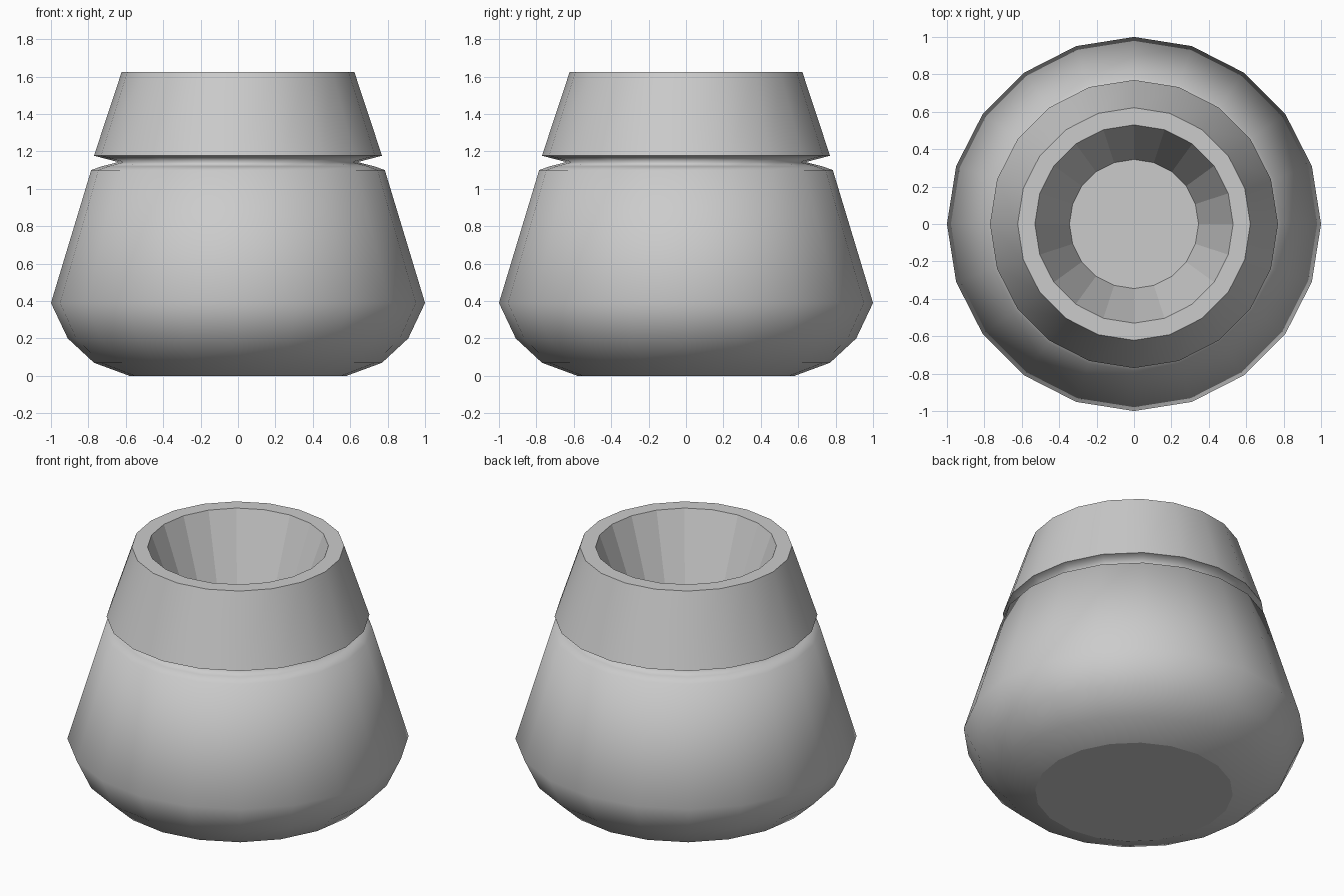
import bpy, bmesh
from math import sin, cos, pi

if "Cube" in bpy.data.objects:
    bpy.data.objects.remove(bpy.data.objects["Cube"])

SIDES = 20

# Profile (radius, height): outside from base to rim, then down into the well
profile = [
    (0.58, 0.0), (0.77, 0.07), (0.91, 0.20), (1.0, 0.39),   # rounded base
    (0.785, 1.10), (0.73, 1.12), (0.64, 1.143),             # body and shoulder
    (0.77, 1.177), (0.622, 1.625),                          # collar
    (0.53, 1.625), (0.345, 1.12),                           # rim and well
]
RIM = 8             # profile index of the outer rim
SHARP = {7, 8, 9, 10}

bm = bmesh.new()
rings = [[bm.verts.new((r * cos(2 * pi * i / SIDES), r * sin(2 * pi * i / SIDES), z))
          for i in range(SIDES)] for r, z in profile]

# Walls: smooth outside, faceted inside
for k in range(len(rings) - 1):
    a, b = rings[k], rings[k + 1]
    for i in range(SIDES):
        j = (i + 1) % SIDES
        bm.faces.new((a[i], a[j], b[j], b[i])).smooth = k < RIM

# Flat underside and well floor
bm.faces.new(rings[0][::-1])
bm.faces.new(rings[-1])

# Crisp ring edges on the collar and rim
for k in SHARP:
    for i in range(SIDES):
        bm.edges.get((rings[k][i], rings[k][(i + 1) % SIDES])).smooth = False

mesh = bpy.data.meshes.new("pot")
bm.to_mesh(mesh)
bm.free()
bpy.context.collection.objects.link(bpy.data.objects.new("pot", mesh))
